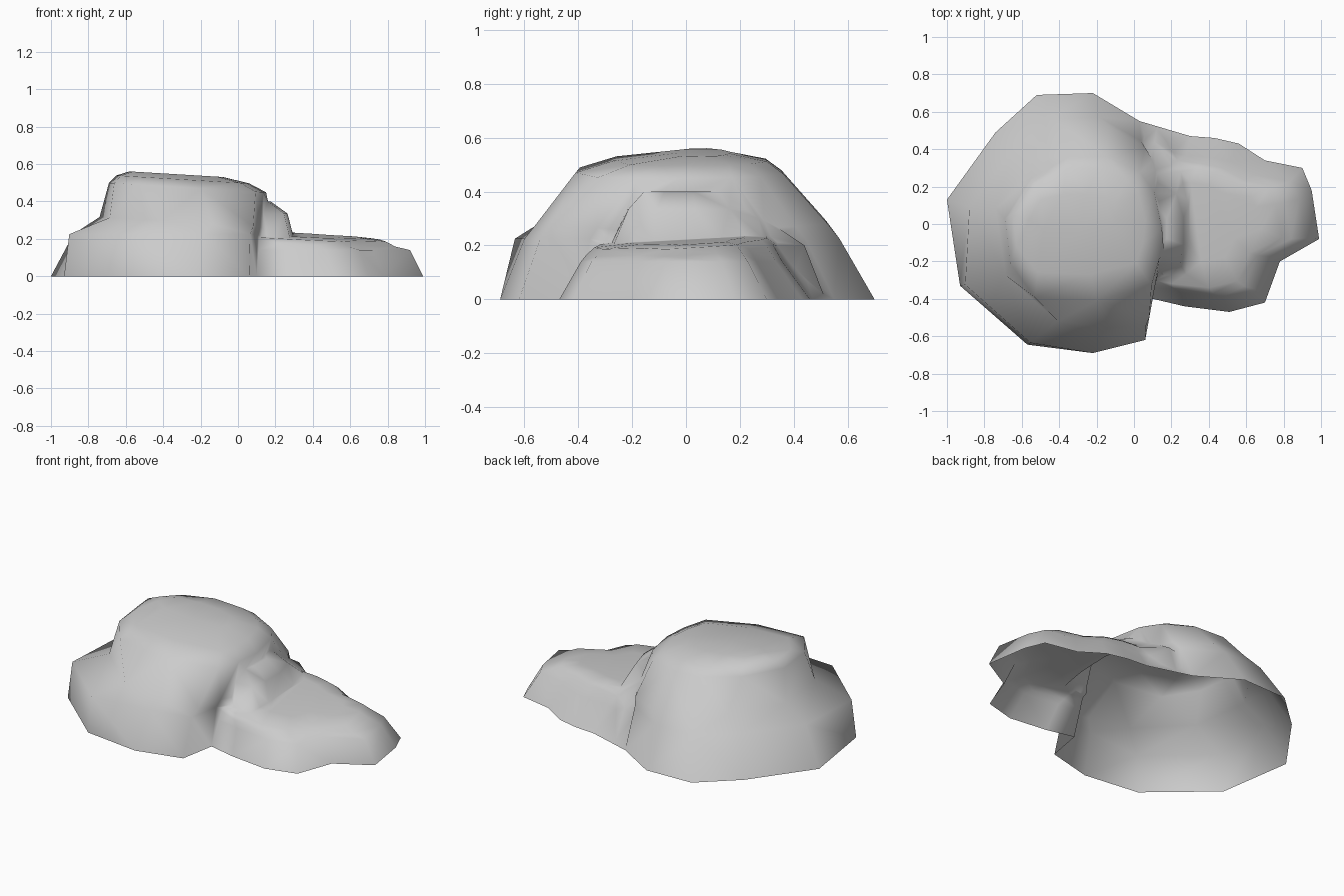
import bpy, bmesh

cube = bpy.data.objects.get("Cube")
if cube:
    bpy.data.objects.remove(cube, do_unlink=True)

stone = bpy.data.materials.new("stone_grey")
stone.use_nodes = True
stone.diffuse_color = (0.6, 0.6, 0.6, 1)
stone.node_tree.nodes["Principled BSDF"].inputs["Base Color"].default_value = (0.6, 0.6, 0.6, 1)
stone.node_tree.nodes["Principled BSDF"].inputs["Roughness"].default_value = 0.9


def boulder(name, outline, rings, tilt=(0, 0), shoulder=(), crown=None):
    """Loft a ground outline through rings of (z, xmin, xmax, ymin, ymax).
    The rings from the fourth up follow the crown outline, if there is one."""
    bm = bmesh.new()
    loops = []
    for level, (z, x0, x1, y0, y1) in enumerate(rings):
        shape = crown if crown and level > 2 else outline
        xs, ys = zip(*shape)
        loop = []
        for i, (px, py) in enumerate(shape):
            x = x0 + (px - min(xs)) / (max(xs) - min(xs)) * (x1 - x0)
            y = y0 + (py - min(ys)) / (max(ys) - min(ys)) * (y1 - y0)
            if level == 1 and i in shoulder:      # ledge stays near the outline
                x, y = px * 0.97, py * 0.985
            h = z + (tilt[0] * (x - 0.3) + tilt[1] * y) * (level > 1)
            loop.append(bm.verts.new((x, y, h)))
        loops.append(loop)
    n = len(outline)
    for a, b in zip(loops, loops[1:]):
        for i in range(n):
            j = (i + 1) % n
            bm.faces.new((a[i], a[j], b[j], b[i]))
    bm.faces.new(loops[0][::-1])
    bm.faces.new(loops[-1])
    bmesh.ops.triangulate(bm, faces=bm.faces[:])
    bmesh.ops.recalc_face_normals(bm, faces=bm.faces[:])
    mesh = bpy.data.meshes.new(name)
    bm.to_mesh(mesh)
    bm.free()
    mesh.materials.append(stone)
    ob = bpy.data.objects.new(name, mesh)
    bpy.context.collection.objects.link(ob)
    return ob


# Tall main mass with a ledge on its front right corner and a squarer crown
rock = boulder(
    "rock",
    [(-1, .13), (-.93, -.33), (-.57, -.645), (-.22, -.69), (.06, -.62), (.1, -.4),
     (.2, 0), (.12, .4), (.03, .55), (-.22, .7), (-.52, .69), (-.74, .49)],
    [(0, -1, .2, -.69, .7), (.225, -.88, .19, -.6, .57), (.255, -.74, .19, -.555, .525),
     (.44, -.69, .15, -.41, .36), (.482, -.65, .06, -.27, .3), (.508, -.58, -.08, -.03, .16)],
    tilt=(-.06, 0), shoulder=(1, 2),
    crown=[(-1, .1), (-.96, -.33), (-.77, -.66), (-.3, -.69), (.12, -.54), (.18, -.28),
           (.2, 0), (.14, .36), (.03, .55), (-.22, .7), (-.52, .69), (-.8, .49)])

# Low sloping mass on the left
low_mass = boulder(
    "low_mass",
    [(-.1, -.3), (.1, -.4), (.27, -.44), (.51, -.47), (.7, -.42), (.78, -.2), (.99, -.08),
     (.95, .18), (.9, .3), (.7, .34), (.56, .43), (.43, .46), (.3, .47), (.03, .55), (-.1, .3)],
    [(0, -.1, .99, -.47, .55), (.14, -.1, .92, -.39, .43), (.19, -.1, .84, -.37, .39),
     (.214, -.1, .79, -.34, .36), (.222, -.05, .68, -.2, .26)],
    tilt=(-.05, .05))

# Sloping step that fills the valley where the two masses meet
step = boulder(
    "step",
    [(-.1, -.2), (.15, -.27), (.26, -.26), (.28, -.1), (.28, .12), (.24, .32), (.1, .44), (-.1, .4)],
    [(.02, -.1, .32, -.28, .51), (.2, -.1, .3, -.28, .44), (.335, -.1, .265, -.22, .24),
     (.4, -.1, .175, -.16, .18)])

# Merge the masses into one surface
bpy.context.view_layer.objects.active = rock
for part in (low_mass, step):
    mod = rock.modifiers.new("merge", 'BOOLEAN')
    mod.operation = 'UNION'
    mod.solver = 'EXACT'
    mod.object = part
    bpy.ops.object.modifier_apply(modifier=mod.name)
    bpy.data.objects.remove(part, do_unlink=True)

# Open underside and smooth shading
bm = bmesh.new()
bm.from_mesh(rock.data)
under = [f for f in bm.faces if all(v.co.z < 0.005 for v in f.verts)]
bmesh.ops.delete(bm, geom=under, context='FACES')
bmesh.ops.remove_doubles(bm, verts=bm.verts[:], dist=0.02)
for f in bm.faces:
    f.smooth = True
    f.material_index = 0
bm.to_mesh(rock.data)
bm.free()
